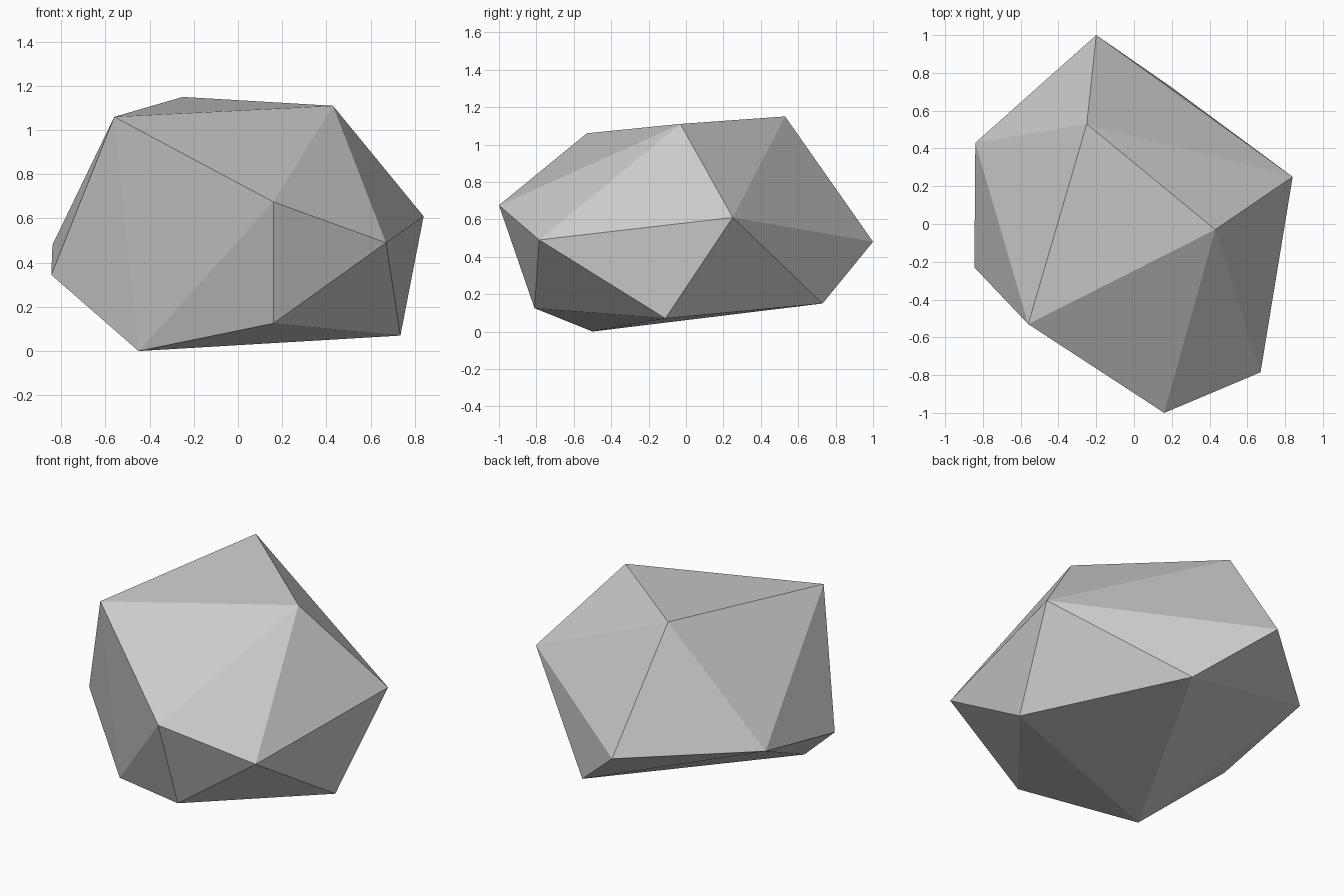
import bpy
import bmesh

cube = bpy.data.objects.get("Cube")
if cube:
    bpy.data.objects.remove(cube, do_unlink=True)

# Plain grey stone
stone = bpy.data.materials.new("stone grey")
stone.use_nodes = True
grey = (0.6, 0.6, 0.6, 1)
stone.diffuse_color = grey
stone.node_tree.nodes["Principled BSDF"].inputs["Base Color"].default_value = grey

# Corners of the faceted boulder: crown, waist, base
crown = [(-0.56, -0.53, 1.06), (-0.25, 0.53, 1.15), (0.43, -0.03, 1.11)]
waist = [(0.84, 0.25, 0.61), (0.67, -0.785, 0.49), (0.16, -1, 0.675),
         (-0.845, -0.23, 0.345), (-0.84, 0.43, 0.48), (-0.2, 1, 0.48)]
base = [(0.735, -0.11, 0.07), (0.16, -0.81, 0.125),
        (-0.45, -0.5, 0), (0.19, 0.73, 0.15)]

# Wrap the corners in flat triangular facets
bm = bmesh.new()
for corner in crown + waist + base:
    bm.verts.new(corner)
bmesh.ops.convex_hull(bm, input=bm.verts[:])
bmesh.ops.recalc_face_normals(bm, faces=bm.faces[:])
mesh = bpy.data.meshes.new("boulder")
bm.to_mesh(mesh)
bm.free()
mesh.materials.append(stone)
boulder = bpy.data.objects.new("boulder", mesh)
bpy.context.collection.objects.link(boulder)
